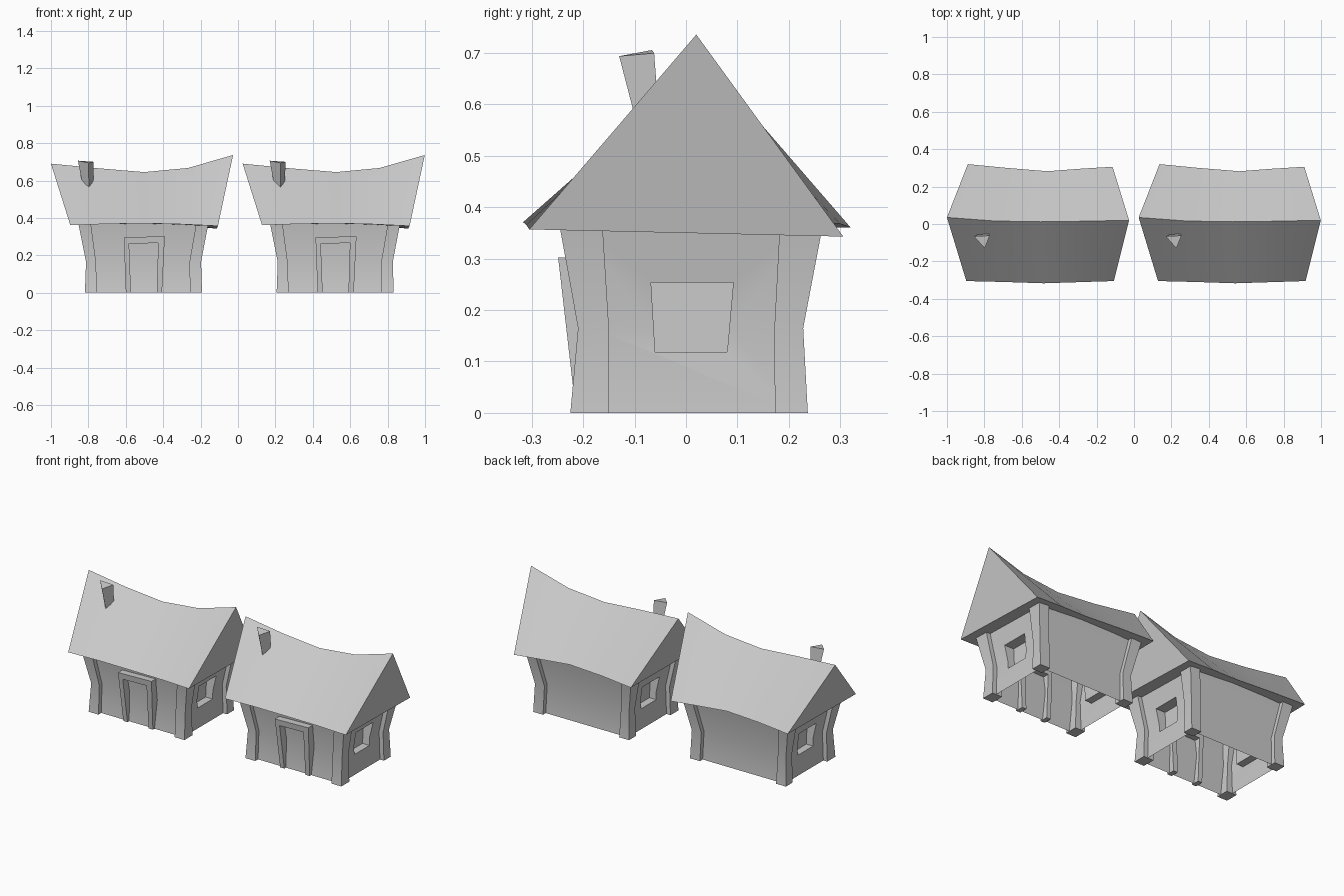
import bpy, bmesh
from mathutils import Vector

cube = bpy.data.objects.get("Cube")
if cube:
    bpy.data.objects.remove(cube, do_unlink=True)

grey = bpy.data.materials.new("plain_grey")
grey.use_nodes = True
COLOUR = (0.6, 0.6, 0.6, 1)
grey.diffuse_color = COLOUR
grey.node_tree.nodes["Principled BSDF"].inputs["Base Color"].default_value = COLOUR


def finish(name, bm):
    """Turn a bmesh into a named, shaded object."""
    bmesh.ops.recalc_face_normals(bm, faces=bm.faces)
    mesh = bpy.data.meshes.new(name)
    bm.to_mesh(mesh)
    bm.free()
    mesh.materials.append(grey)
    obj = bpy.data.objects.new(name, mesh)
    bpy.context.collection.objects.link(obj)
    return obj


def loft(name, rings, closed=False):
    """Skin a list of equal-length rings; cap the ends, or join last to first."""
    bm = bmesh.new()
    loops = [[bm.verts.new(p) for p in ring] for ring in rings]
    n = len(loops[0])
    pairs = list(zip(loops, loops[1:]))
    if closed:
        pairs.append((loops[-1], loops[0]))
    else:
        bm.faces.new(loops[0])
        bm.faces.new(loops[-1])
    for a, b in pairs:
        for i in range(n):
            j = (i + 1) % n
            bm.faces.new((a[i], a[j], b[j], b[i]))
    return finish(name, bm)


def rect(x0, x1, y0, y1, z):
    return [(x0, y0, z), (x1, y0, z), (x1, y1, z), (x0, y1, z)]


# Outer and inner post edges at the foot, the waist and the top
LEVELS = (0, 0.165, 0.375)
X_SIDES = {"right": ((-.306, -.300, -.342), (-.242, -.247, -.275)),
           "left": ((.320, .315, .355), (.256, .253, .290))}
Y_SIDES = {"front": ((-.225, -.210, -.248), (-.150, -.150, -.163)),
           "back": ((.237, .228, .268), (.173, .172, .183))}
INSET = 0.026


def corner_posts():
    parts = []
    for yn, (yo, yi) in Y_SIDES.items():
        for xn, (xo, xi) in X_SIDES.items():
            rings = [rect(xo[k], xi[k], yo[k], yi[k], z) for k, z in enumerate(LEVELS)]
            parts.append(loft(f"{yn}_{xn}_post", rings))
    return parts


def walls():
    # Tapered shell, set back behind the posts
    xr, xl = X_SIDES["right"][0], X_SIDES["left"][0]
    yf, yb = Y_SIDES["front"][0], Y_SIDES["back"][0]
    shell = loft("walls", [rect(xr[k] + INSET, xl[k] - INSET, yf[k] + INSET, yb[k] - INSET, z)
                           for k, z in enumerate(LEVELS)])
    # Window recesses in both gable ends
    cutters = []
    for x0, x1 in ((-.5, -.232), (.245, .5)):
        outline = [(-.060, .118), (.080, .118), (.092, .254), (-.068, .254)]
        cutter = loft("window_cutter", [[(x, y, z) for y, z in outline] for x in (x0, x1)])
        cutter.hide_render = True
        mod = shell.modifiers.new("window", 'BOOLEAN')
        mod.operation, mod.solver, mod.object = 'DIFFERENCE', 'EXACT', cutter
        cutters.append(cutter)
    bpy.context.view_layer.update()
    cut = bpy.data.meshes.new_from_object(
        shell.evaluated_get(bpy.context.evaluated_depsgraph_get()))
    shell.modifiers.clear()
    shell.data = cut
    for cutter in cutters:
        bpy.data.objects.remove(cutter, do_unlink=True)
    # The shell is open underneath
    bm = bmesh.new()
    bm.from_mesh(cut)
    floor = [f for f in bm.faces if f.calc_center_median().z < 0.01]
    bmesh.ops.delete(bm, geom=floor, context='FACES')
    bm.to_mesh(cut)
    bm.free()
    return shell


def door_frame():
    # Arch outline in x, z, leaning forward as it rises
    outline = [(-.087, 0), (-.098, .296), (.121, .302), (.106, 0),
               (.078, 0), (.086, .266), (-.070, .262), (-.060, 0)]
    front = [(x, -.214 - .115 * z, z) for x, z in outline]
    back = [(x, -.165, z) for x, z in outline]
    return loft("door_frame", [front, back])


def roof():
    # Triangular sections: ridge, front eave, back eave
    sections = [
        [(-.4875, .035, .690), (-.384, -.305, .361), (-.376, .320, .361)],
        [(-.230, .016, .665), (-.180, -.310, .368), (-.170, .300, .368)],
        [(.012, .012, .645), (.030, -.317, .371), (.050, .282, .368)],
        [(.245, .015, .667), (.215, -.311, .366), (.220, .295, .357)],
        [(.486, .020, .736), (.405, -.305, .357), (.398, .306, .343)],
    ]
    return loft("roof", sections)


def chimney():
    # Three-sided stack that widens upward
    foot = [(-.312, -.050, .54), (-.262, -.050, .54), (-.285, -.090, .54)]
    top = [(-.343, -.066, .706), (-.259, -.062, .700), (-.286, -.130, .694)]
    return loft("chimney", [foot, top])


# One cottage, then its twin beside it
parts = corner_posts() + [walls(), door_frame(), roof(), chimney()]
bpy.ops.object.select_all(action='DESELECT')
for part in parts:
    part.select_set(True)
bpy.context.view_layer.objects.active = parts[0]
bpy.ops.object.shade_smooth_by_angle(angle=0.5)

SHIFT = Vector((0.5125, 0, 0))
for part in parts:
    twin = part.copy()
    bpy.context.collection.objects.link(twin)
    twin.name = "second_" + part.name
    part.location = -SHIFT
    twin.location = SHIFT
